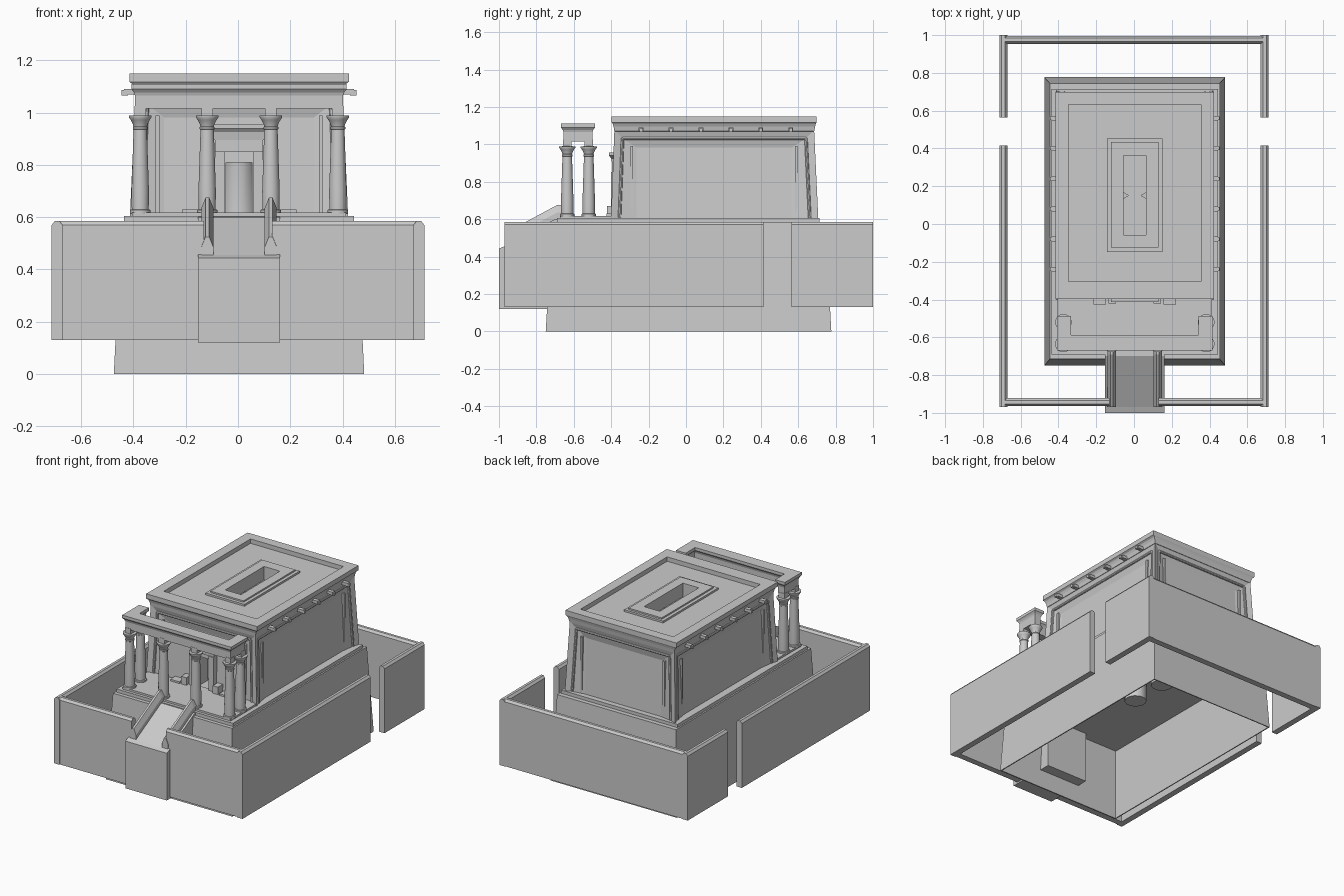
import bpy, bmesh, math
from mathutils import Vector

if "Cube" in bpy.data.objects:
    bpy.data.objects.remove(bpy.data.objects["Cube"])

CX = 0.004  # building sits a hair right of the court centre


def loft(name, rings, loop=False, dx=CX):
    """Skin equal-length point rings; loop closes last to first, otherwise ends are capped."""
    bm = bmesh.new()
    vs = [[bm.verts.new(p) for p in r] for r in rings]
    n = len(rings[0])
    for i in range(len(vs) if loop else len(vs) - 1):
        a, b = vs[i], vs[(i + 1) % len(vs)]
        for j in range(n):
            k = (j + 1) % n
            bm.faces.new((a[j], a[k], b[k], b[j]))
    if not loop:
        bm.faces.new(vs[0])
        bm.faces.new(vs[-1])
    bmesh.ops.recalc_face_normals(bm, faces=bm.faces[:])
    me = bpy.data.meshes.new(name)
    bm.to_mesh(me)
    bm.free()
    ob = bpy.data.objects.new(name, me)
    bpy.context.collection.objects.link(ob)
    ob.location.x = dx
    return ob


def rect(hx, y0, y1, z, cx=0):
    return [(cx - hx, y0, z), (cx + hx, y0, z), (cx + hx, y1, z), (cx - hx, y1, z)]


def box(name, cx, hx, y0, y1, z0, z1):
    return loft(name, [rect(hx, y0, y1, z0, cx), rect(hx, y0, y1, z1, cx)])


def lathe(name, x, y, profile, n):
    ang = [2 * math.pi * (i + 0.5) / n for i in range(n)]
    return loft(name, [[(x + r * math.cos(a), y + r * math.sin(a), z) for a in ang] for r, z in profile])


def rod(name, p, q, r, n=8):
    p, q = Vector(p), Vector(q)
    rot = (q - p).to_track_quat('Z', 'Y')
    ring = [rot @ Vector((r * math.cos(2 * math.pi * i / n), r * math.sin(2 * math.pi * i / n), 0)) for i in range(n)]
    ob = loft(name, [[p + v for v in ring], [q + v for v in ring]])
    smooth(ob)
    return ob


def smooth(ob):
    bpy.ops.object.select_all(action='DESELECT')
    ob.select_set(True)
    bpy.context.view_layer.objects.active = ob
    bpy.ops.object.shade_smooth_by_angle(angle=math.radians(35))


# enclosure walls with chamfered coping
def court_wall(name, c, a, b, along_y):
    prof = [(-.021, .13), (.021, .13), (.021, .57), (.009, .585), (-.009, .585), (-.021, .57)]
    rings = [[(c + t, s, z) if along_y else (s, c + t, z) for t, z in prof] for s in (a, b)]
    loft(name, rings, dx=0)


for s, side in ((-1, "left"), (1, "right")):
    court_wall("court_wall_long_" + side, s * .692, -.97, .415, True)
    court_wall("court_wall_short_" + side, s * .692, .565, 1.0, True)
    court_wall("court_wall_front_" + side, -.943, s * .13, s * .69, False)
court_wall("court_wall_back", .975, -.69, .69, False)

# hollow battered podium and its top slab
loft("podium", [rect(.448, -.71, .738, .47), rect(.472, -.742, .77, 0),
                rect(.479, -.75, .777, 0), rect(.45, -.715, .745, .583)])
box("podium_slab", 0, .44, -.69, .715, .58, .605)
box("porch_floor", 0, .41, -.67, -.38, .60, .618)

# ramp with pointed balustrades
side = [(-1, .12), (-1, .443), (-.97, .455), (-.70, .60), (-.66, .60), (-.66, .12)]
loft("ramp", [[(x, y, z) for y, z in side] for x in (-.157, .157)])
for s in (-1, 1):
    c = s * .121
    loft("ramp_balustrade", [[(c - .023, y, .43), (c + .023, y, .43), (c + .023, y, t - .04),
                              (c + .007, y, t), (c - .007, y, t), (c - .023, y, t - .04)]
                             for y, t in ((-.968, .525), (-.69, .675), (-.66, .675))])

# battered temple body: hollow, each side recessed in two steps to an upright panel
body = loft("temple_body", [rect(.422, -.405, .712, .50), rect(.396, -.383, .685, 1.078),
                            rect(.30, -.26, .56, 1.078), rect(.30, -.26, .56, .50)], loop=True)
bm = bmesh.new()
bm.from_mesh(body.data)
bm.normal_update()
walls = [f for f in bm.faces if abs(f.normal.z) < .3
         and (abs(f.calc_center_median().x) > .33 or not -.3 < f.calc_center_median().y < .6)]
bmesh.ops.inset_individual(bm, faces=walls, thickness=.045, depth=-.015, use_even_offset=True)
frames = []
for f in walls:
    up = sorted([v.co.copy() for v in f.verts], key=lambda p: p.z)
    frames.append((up[:2], up[2:]))
bmesh.ops.inset_individual(bm, faces=walls, thickness=.05, depth=-.014, use_even_offset=True)
for f in walls:
    for v in f.verts:  # straighten panel edges
        if abs(f.normal.x) > .5:
            v.co.y = -.265 if v.co.y < .15 else .565
        else:
            v.co.x = math.copysign(.287, v.co.x)
bm.to_mesh(body.data)
bm.free()
cutter = box("door_cutter", 0, .05, -.6, -.1, .605, .81)
cutter.hide_render = True
cutter.hide_viewport = True
cut = body.modifiers.new("doorway", 'BOOLEAN')
cut.operation = 'DIFFERENCE'
cut.object = cutter
cut.solver = 'EXACT'
bpy.context.view_layer.objects.active = body
bpy.ops.object.modifier_apply(modifier="doorway")
bpy.data.objects.remove(cutter)
box("chamber_floor", 0, .31, -.27, .57, .56, .606)

# round mouldings framing each recess
for lows, tops in frames:
    rod("frame_moulding_top", tops[0], tops[1], .009)
    for p in lows:
        q = min(tops, key=lambda t: (t - p).length)
        rod("frame_moulding_side", p.lerp(q, .13), q, .009)

# slim reveal strips beside each recessed panel
for s in (-1, 1):
    for y in (-.29, .59):
        box("side_reveal", s * .378, .012, y - .007, y + .007, .60, .99)
    box("back_reveal", s * .312, .007, .66, .683, .60, .99)
    box("front_reveal", s * .312, .007, -.388, -.36, .60, .99)

# roof: skylight, two-step curb, sunk deck, parapet and flared cornice
loft("roof", [rect(.06, -.058, .362, 1.05), rect(.06, -.058, .362, 1.143),
              rect(.125, -.125, .435, 1.143), rect(.125, -.125, .435, 1.133),
              rect(.147, -.147, .452, 1.133), rect(.147, -.147, .452, 1.12),
              rect(.352, -.305, .632, 1.12), rect(.352, -.305, .632, 1.15),
              rect(.42, -.398, .698, 1.15), rect(.42, -.398, .698, 1.118),
              rect(.409, -.392, .694, 1.11), rect(.402, -.387, .690, 1.095),
              rect(.397, -.384, .686, 1.07)], loop=True)

# water spouts along both eaves
for s in (-1, 1):
    for i in range(6):
        y = -.24 + .16 * i
        box("spout", s * .41, .03, y - .013, y + .013, 1.07, 1.09)
        box("spout_head", s * .437, .012, y - .009, y + .009, 1.066, 1.086)

# inner hall columns under the skylight
for y in (.02, .282):
    smooth(lathe("hall_column", 0, y, [(.07, .35), (.07, .62), (.055, .90), (.065, .93),
                                       (.125, .99), (.135, 1.01), (.135, 1.05)], 12))

# porch columns with flared capitals
shaft = [(.04, .612), (.04, .628), (.033, .63), (.034, .70), (.026, .935), (.029, .937), (.029, .945),
         (.026, .947), (.029, .957), (.037, .972), (.044, .982), (.044, .989), (.02, .99)]
for s in (-1, 1):
    for x, y in ((.378, -.635), (.378, -.52), (.122, -.635)):
        smooth(lathe("porch_column", s * x, y, shaft, 16))
        box("porch_abacus", s * x, .022, y - .022, y + .022, .988, 1.025)


# U-shaped porch entablature
def u_ring(o, z):
    ox, ix, yf, yi, ye = .398 + o, .352 - o, -.655 - o, -.602 + o, -.50 + o
    return [(-ox, yf, z), (ox, yf, z), (ox, ye, z), (ix, ye, z),
            (ix, yi, z), (-ix, yi, z), (-ix, ye, z), (-ox, ye, z)]


loft("porch_entablature", [u_ring(0, 1.015), u_ring(0, 1.065), u_ring(.004, 1.077),
                           u_ring(.014, 1.09), u_ring(.014, 1.11)])

# doorway portal: jambs, lintel with cornice, flanking pedestals
for s in (-1, 1):
    box("door_jamb", s * .074, .018, -.402, -.33, .60, .852)
    box("pedestal", s * .12, .02, -.422, -.35, .61, .67)
    box("low_bench", s * .185, .034, -.425, -.35, .60, .63)
box("door_lintel", 0, .092, -.395, -.33, .85, .90)
loft("door_cornice", [rect(.095, -.395, -.33, .895), rect(.10, -.40, -.33, .925),
                      rect(.125, -.412, -.33, .94), rect(.125, -.412, -.33, .955)])
